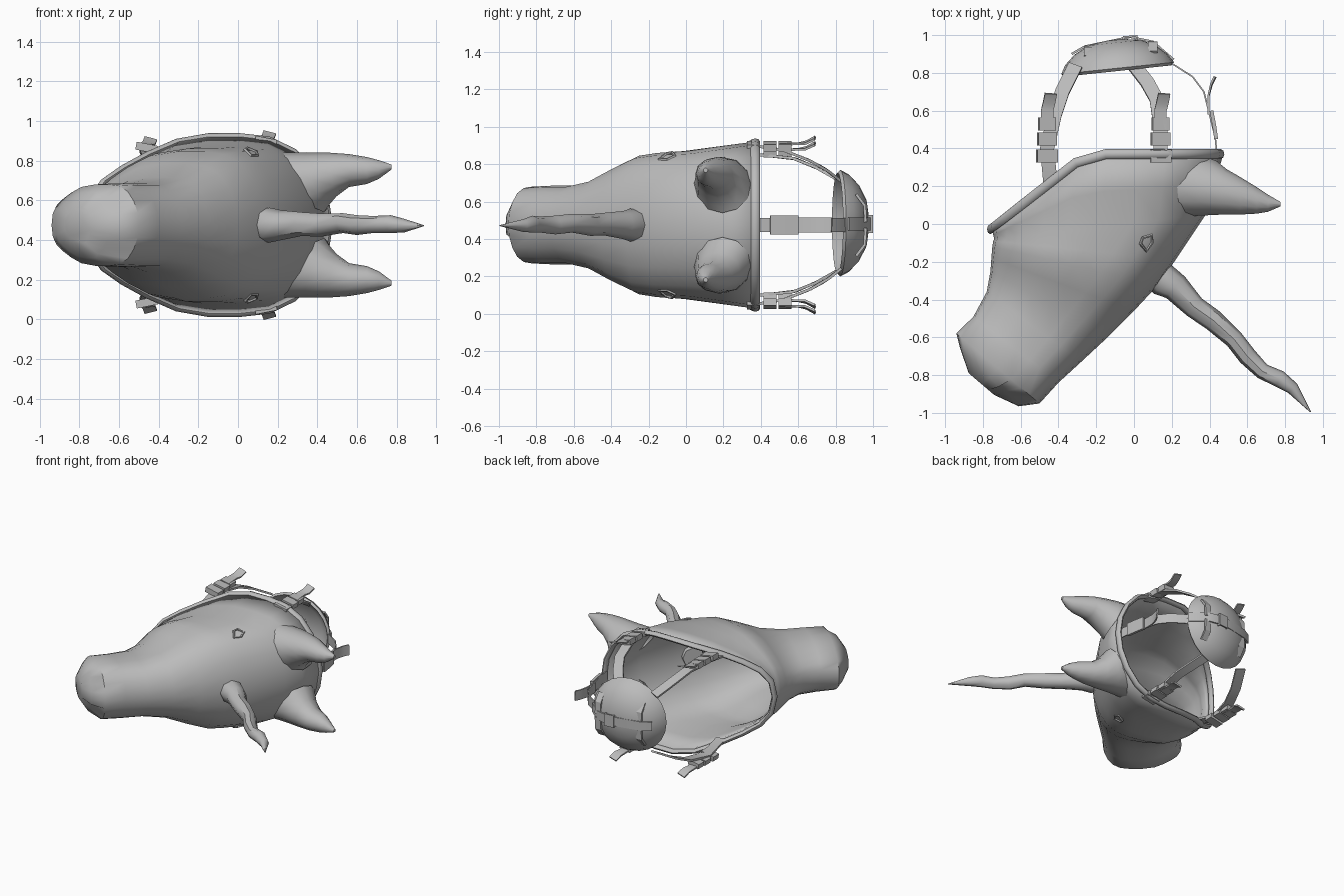
import bpy, bmesh, math
from mathutils import Vector, Matrix

if "Cube" in bpy.data.objects:
    bpy.data.objects.remove(bpy.data.objects["Cube"])

ZC = 0.475   # height of the symmetry plane
SIDES = 24

grey = bpy.data.materials.new("rubber grey")
grey.use_nodes = True
colour = (0.5, 0.5, 0.5, 1)
grey.diffuse_color = colour
grey.node_tree.nodes["Principled BSDF"].inputs["Base Color"].default_value = colour


def loft(name, rings, closed=False, caps=(0, -1), smooth=45):
    """Skin a list of equally long point rings; caps lists the rings to fill."""
    bm = bmesh.new()
    rows = [[bm.verts.new(p) for p in r] for r in rings]
    n = len(rows[0])
    pairs = list(zip(rows, rows[1:])) + ([(rows[-1], rows[0])] if closed else [])
    for a, b in pairs:
        for i in range(n):
            j = (i + 1) % n
            bm.faces.new((a[i], a[j], b[j], b[i]))
    if not closed:
        for c in caps:
            bm.faces.new(rows[c])
    bmesh.ops.recalc_face_normals(bm, faces=bm.faces)
    me = bpy.data.meshes.new(name)
    bm.to_mesh(me)
    bm.free()
    me.materials.append(grey)
    ob = bpy.data.objects.new(name, me)
    bpy.context.collection.objects.link(ob)
    bpy.ops.object.select_all(action='DESELECT')
    ob.select_set(True)
    bpy.context.view_layer.objects.active = ob
    bpy.ops.object.shade_smooth_by_angle(angle=math.radians(smooth))
    return ob


def tangents(pts, closed=False):
    n = len(pts)
    if closed:
        return [(pts[(i + 1) % n] - pts[i - 1]).normalized() for i in range(n)]
    return [(pts[min(i + 1, n - 1)] - pts[max(i - 1, 0)]).normalized() for i in range(n)]


def tube(name, pts, radii, sides=8, up=(0, 0, 1), flat=1.0, closed=False):
    """Round sweep; flat scales it along the side direction."""
    pts = [Vector(p) for p in pts]
    rings = []
    for p, t, r in zip(pts, tangents(pts, closed), radii):
        s = t.cross(Vector(up)).normalized()
        u = s.cross(t)
        angs = [math.tau * k / sides for k in range(sides)]
        rings.append([p + s * r * flat * math.cos(a) + u * r * math.sin(a) for a in angs])
    return loft(name, rings, closed)


def ribbon(name, pts, wide, width, thick=0.015):
    """Flat strap whose width lies along the given direction."""
    pts = [Vector(p) for p in pts]
    rings = []
    for p, t in zip(pts, tangents(pts)):
        w = Vector(wide)
        w = (w - t * w.dot(t)).normalized() * width / 2
        n = t.cross(w).normalized() * thick / 2
        rings.append([p + w + n, p - w + n, p - w - n, p + w - n])
    return loft(name, rings, smooth=30)


def mirrored(pts, side):
    return [(x, y, ZC + side * (z - ZC)) for x, y, z in pts]


def spow(v, e):
    return math.copysign(abs(v) ** e, v)


def bulge(a):
    """Section half width: fuller towards the brow, narrower at the jaw."""
    return spow(math.sin(a), 0.9) * (1 + math.copysign(0.13, math.cos(a)) * math.sin(2 * a) ** 2)


# Head: sections from muzzle to cheeks as (jaw x, jaw y, brow x, brow y, half width)
sections = [
    (-0.875, -0.79, -0.74, -0.905, 0.09),
    (-0.92, -0.66, -0.61, -0.965, 0.165),
    (-0.94, -0.58, -0.50, -0.95, 0.205),
    (-0.85, -0.49, -0.40, -0.84, 0.21),
    (-0.78, -0.36, -0.28, -0.73, 0.21),
    (-0.76, -0.25, -0.14, -0.60, 0.24),
    (-0.755, -0.18, 0.00, -0.46, 0.31),
    (-0.75, -0.12, 0.13, -0.32, 0.37),
    (-0.745, -0.09, 0.22, -0.19, 0.385),
    (-0.74, -0.08, 0.38, 0.05, 0.395),
]
angles = [math.tau * k / SIDES for k in range(SIDES)]
head_rings = []
for ax, ay, bx, by, w in sections:
    mid, half = Vector(((ax + bx) / 2, (ay + by) / 2, ZC)), Vector(((bx - ax) / 2, (by - ay) / 2, 0))
    head_rings.append([mid + half * spow(math.cos(a), 0.85) + Vector((0, 0, w * bulge(a))) for a in angles])

# Neck opening bends towards the chin
rim = []
for a in angles:
    x = -0.14 + 0.61 * math.cos(a)
    y = 0.36 if x > -0.24 else 0.36 - (-0.24 - x) * 0.78
    rim.append(Vector((x, y, ZC + 0.445 * bulge(a))))
last = head_rings[-1]
head_rings += [[p.lerp(q, f) for p, q in zip(last, rim)] for f in (0.5, 1)]

# Nostrils are pressed into the muzzle
for ring in head_rings[:3]:
    for p in ring:
        for s in (-1, 1):
            if (p - Vector((-0.62, -0.90, ZC + s * 0.13))).length < 0.07:
                p += Vector((-0.03, 0.04, -s * 0.015))

head = loft("head", head_rings, caps=(0,), smooth=50)
wall = head.modifiers.new("wall", 'SOLIDIFY')
wall.thickness = 0.02
wall.offset = -1
bpy.context.view_layer.update()

# Eye rims sit on the cheek surface
for s, label in ((1, "left"), (-1, "right")):
    _, loc, nor, _ = head.ray_cast(Vector((0.07, -0.1, ZC + s)), Vector((0, 0, -s)))
    across = Vector((1, 0.2, 0)) - nor * nor.dot(Vector((1, 0.2, 0)))
    along = nor.cross(across)
    loop = [loc + across * u + along * v * s for u, v in
            ((0.035, 0.035), (-0.02, 0.04), (-0.04, 0.01), (-0.015, -0.045), (0.03, -0.01))]
    tube("eye_rim_" + label, loop, [0.009] * 5, 6, nor, closed=True)

# Rolled edge of the neck opening
tube("neck_rim", [p + Vector((-0.01, 0.01, 0)) for p in rim], [0.026] * SIDES, 8, (0, 1, 0), 0.7, True)

# Horn, knobbly and tapering
horn = [(0.10, -0.24, 0.475, 0.08), (0.16, -0.30, 0.475, 0.088), (0.22, -0.335, 0.475, 0.075),
        (0.32, -0.44, 0.48, 0.06), (0.42, -0.51, 0.475, 0.058), (0.53, -0.61, 0.485, 0.05),
        (0.60, -0.70, 0.475, 0.05), (0.68, -0.78, 0.478, 0.043), (0.77, -0.82, 0.48, 0.045),
        (0.84, -0.87, 0.472, 0.034), (0.935, -0.995, 0.472, 0.003)]
tube("horn", [h[:3] for h in horn], [h[3] for h in horn], 8)

# Ears: (x, y, z, half depth, half height, slant of the base against the head)
ear = [(0.33, 0.195, 0.69, 0.155, 0.15, 0.7), (0.40, 0.19, 0.705, 0.145, 0.135, 0.4),
       (0.48, 0.17, 0.73, 0.12, 0.11, 0.15), (0.56, 0.15, 0.75, 0.10, 0.083, 0), (0.65, 0.125, 0.75, 0.07, 0.068, 0),
       (0.71, 0.11, 0.755, 0.045, 0.047, 0), (0.775, 0.105, 0.768, 0.012, 0.012, 0)]
for s, label in ((1, "left"), (-1, "right")):
    rings = []
    for x, y, z, d, h, k in ear:
        rings.append([(x + k * (d * 0.6 * math.cos(a) - h * math.sin(a)), y + d * math.cos(a),
                       ZC + s * (z - ZC + h * math.sin(a))) for a in angles[::2]])
    loft("ear_" + label, rings, caps=(-1,))

# Back pad: shallow hollow dome
pad_rings = []
tilt = Matrix.Rotation(math.radians(6), 3, 'Z')
outer = [(0.05, 0.165), (0.14, 0.15), (0.22, 0.11), (0.275, 0.06), (0.30, 0.015)]
inner = [(0.285, 0.0), (0.25, 0.04), (0.19, 0.085), (0.05, 0.12)]
for r, h in outer + inner:
    pad_rings.append([Vector((-0.085, 0.81, 0.485)) + tilt @ Vector((r * math.cos(a), h, 0.95 * r * math.sin(a)))
                      for a in angles])
loft("back_pad", pad_rings)

# Pad band with loops
ribbon("pad_band", [(-0.33, 0.90, 0.48), (-0.26, 0.94, 0.48), (-0.02, 0.99, 0.48),
                    (0.10, 0.965, 0.48), (0.21, 0.87, 0.48)], (0, 0, 1), 0.07, 0.012)
ribbon("pad_loop", [(-0.06, 0.93, 0.48), (-0.055, 0.99, 0.48), (0.015, 0.995, 0.48), (0.02, 0.93, 0.48)],
       (0, 0, 1), 0.095, 0.012)
for x, y in ((-0.24, 0.935), (0.1, 0.96)):
    for s in (-1, 1):
        ribbon("pad_tab", mirrored([(x, y, 0.49), (x, y - 0.005, 0.58), (x, y - 0.05, 0.64)], s), (1, 0, 0), 0.05)

# Four side straps with buckles and loose ends
jaw_strap = [(-0.44, 0.19, 0.81), (-0.46, 0.40, 0.85), (-0.42, 0.58, 0.83), (-0.38, 0.70, 0.78), (-0.31, 0.84, 0.70)]
brow_strap = [(0.14, 0.36, 0.90), (0.14, 0.52, 0.875), (0.12, 0.66, 0.82), (0.07, 0.75, 0.77), (0.0, 0.84, 0.70)]
for s in (-1, 1):
    for label, path, x, z in (("jaw", jaw_strap, -0.46, 0.865), ("brow", brow_strap, 0.14, 0.895)):
        ribbon(label + "_strap", mirrored(path, s), (1, 0, 0), 0.075)
        for y, width in ((0.36, 0.11), (0.45, 0.1), (0.53, 0.09)):
            ribbon(label + "_buckle", mirrored([(x, y - 0.035, z), (x, y + 0.035, z)], s), (1, 0.1, -0.2 * s), width, 0.04)
        ribbon(label + "_loose_end", mirrored([(x, 0.50, z + 0.01), (x, 0.60, z + 0.015), (x + 0.01, 0.64, z + 0.02),
                                               (x + 0.02, 0.69, z + 0.045)], s), (1, 0.4, 0), 0.065, 0.012)

# Crown strap with its buckle and loose end
ribbon("crown_strap", [(0.20, 0.85, ZC), (0.31, 0.78, ZC), (0.37, 0.70, ZC), (0.40, 0.58, ZC), (0.43, 0.46, ZC),
                       (0.44, 0.36, ZC)], (0, 0, 1), 0.075, 0.008)
ribbon("crown_buckle", [(0.435, 0.45, ZC), (0.425, 0.52, ZC), (0.41, 0.60, ZC)], (0, 0, 1), 0.1, 0.02)
ribbon("crown_loose_end", [(0.395, 0.58, ZC), (0.395, 0.68, ZC), (0.41, 0.74, ZC), (0.43, 0.78, ZC)], (0, 0.2, 1), 0.08, 0.01)
